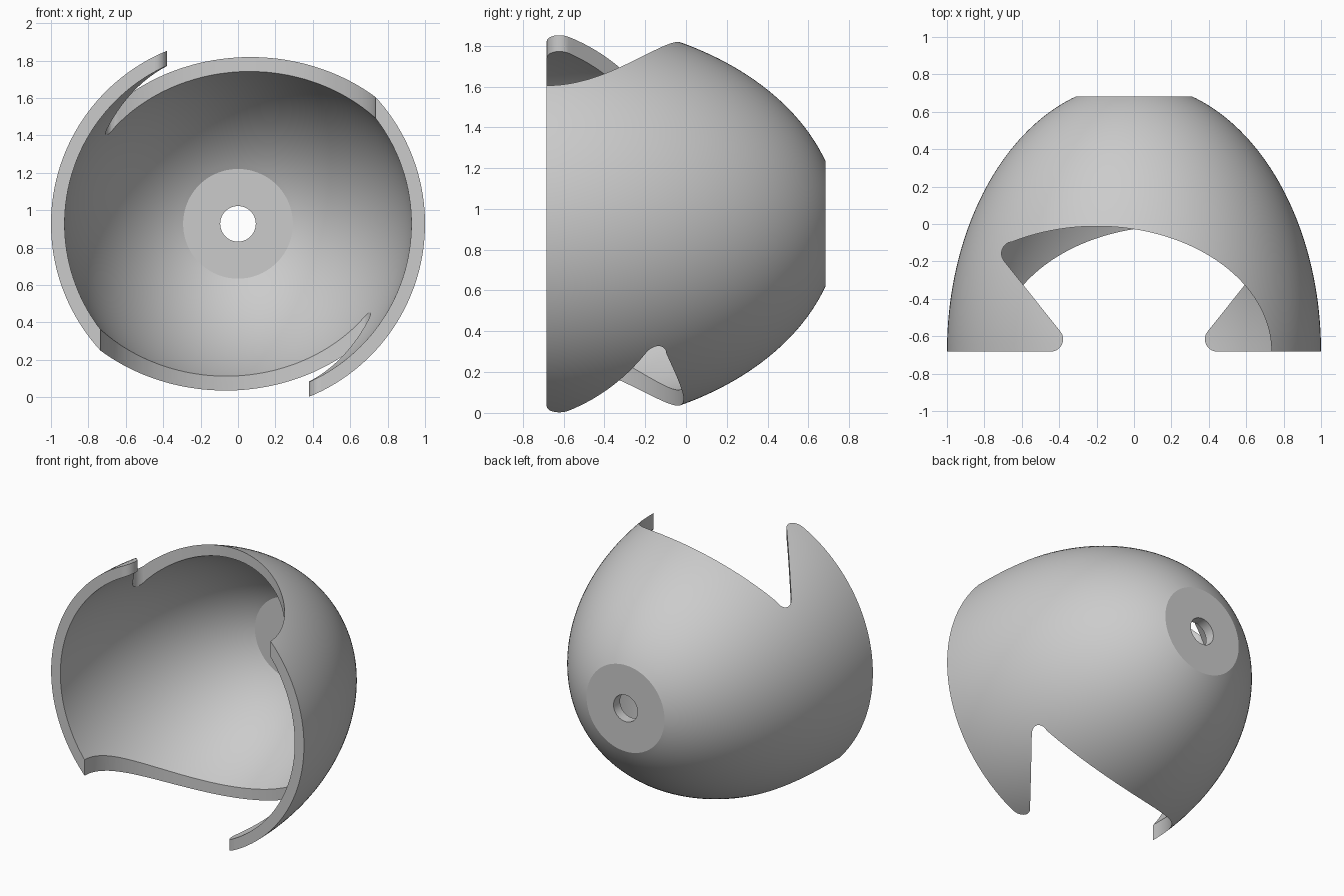
import bpy, bmesh, math
from math import sin, cos, pi, sqrt, radians

AXIS_Z = 0.927      # height of the dome axis
FRONT = -0.683      # open rim of the dome
SEGMENTS = 160

old = bpy.data.objects.get("Cube")
if old:
    bpy.data.objects.remove(old, do_unlink=True)

grey = bpy.data.materials.new("plain grey")
grey.use_nodes = True
colour = (0.6, 0.6, 0.6, 1)
grey.diffuse_color = colour
grey.node_tree.nodes["Principled BSDF"].inputs["Base Color"].default_value = colour


def make_object(name, bm):
    bmesh.ops.recalc_face_normals(bm, faces=bm.faces)
    mesh = bpy.data.meshes.new(name)
    bm.to_mesh(mesh)
    bm.free()
    mesh.materials.append(grey)
    obj = bpy.data.objects.new(name, mesh)
    bpy.context.collection.objects.link(obj)
    return obj


def wall(radius, depth, flat_y, steps=40):
    """Elliptical wall profile from the open rim to the flat back."""
    end = math.asin((flat_y - FRONT) / depth)
    return [(radius * cos(end * i / steps), FRONT + depth * sin(end * i / steps))
            for i in range(steps + 1)]


def arc(cx, cy, rx, ry, start, stop, steps):
    return [(cx + rx * cos(radians(start + (stop - start) * i / steps)),
             cy + ry * sin(radians(start + (stop - start) * i / steps)))
            for i in range(steps + 1)]


# Dome shell: closed wall profile turned around the y axis, with the back hole
hole = 0.095
outer = wall(1.0, 1.436, 0.683)
inner = wall(0.927, 1.363, 0.61)
profile = outer + [(hole, 0.683), (hole, 0.61)] + inner[::-1]
bm = bmesh.new()
rings = []
for r, y in profile:
    rings.append([bm.verts.new((r * cos(2 * pi * k / SEGMENTS), y,
                                AXIS_Z + r * sin(2 * pi * k / SEGMENTS)))
                  for k in range(SEGMENTS)])
for a, b in zip(rings, rings[1:] + rings[:1]):
    for k in range(SEGMENTS):
        n = (k + 1) % SEGMENTS
        bm.faces.new((a[k], a[n], b[n], b[k]))
dome = make_object("dome_shell", bm)

# Opening outline: sweeping ellipse, rounded notch, slanted edge, rounded hook tip
outline = [(0.735, -1.0)]
outline += arc(-0.2, FRONT, 0.935, 0.671, 0, 119, 60)
outline += arc(-0.643, -0.158, 0.065, 0.065, 115, 218, 12)
outline += arc(-0.445, -0.616, 0.066, 0.066, 38, -90, 14)
outline += [(-0.445, -1.0)]

# One cutter above the axis and its half-turn copy below
for name, side in (("upper_opening_cutter", 1), ("lower_opening_cutter", -1)):
    bm = bmesh.new()
    base = [bm.verts.new((side * x, y, AXIS_Z)) for x, y in outline]
    face = bm.faces.new(base)
    grown = bmesh.ops.extrude_face_region(bm, geom=[face])["geom"]
    for v in grown:
        if isinstance(v, bmesh.types.BMVert):
            v.co.z += side * 1.3
    cutter = make_object(name, bm)
    cutter.hide_render = True
    cutter.hide_viewport = True
    cut = dome.modifiers.new(name, "BOOLEAN")
    cut.operation = "DIFFERENCE"
    cut.solver = "EXACT"
    cut.object = cutter

# Bake the cuts, remove the cutters, then smooth while keeping crisp edges
bpy.context.view_layer.update()
depsgraph = bpy.context.evaluated_depsgraph_get()
cut_mesh = bpy.data.meshes.new_from_object(dome.evaluated_get(depsgraph))
dome.modifiers.clear()
dome.data = cut_mesh
for name in ("upper_opening_cutter", "lower_opening_cutter"):
    bpy.data.objects.remove(bpy.data.objects[name], do_unlink=True)

bpy.ops.object.select_all(action="DESELECT")
dome.select_set(True)
bpy.context.view_layer.objects.active = dome
bpy.ops.object.shade_smooth_by_angle(angle=radians(20))
